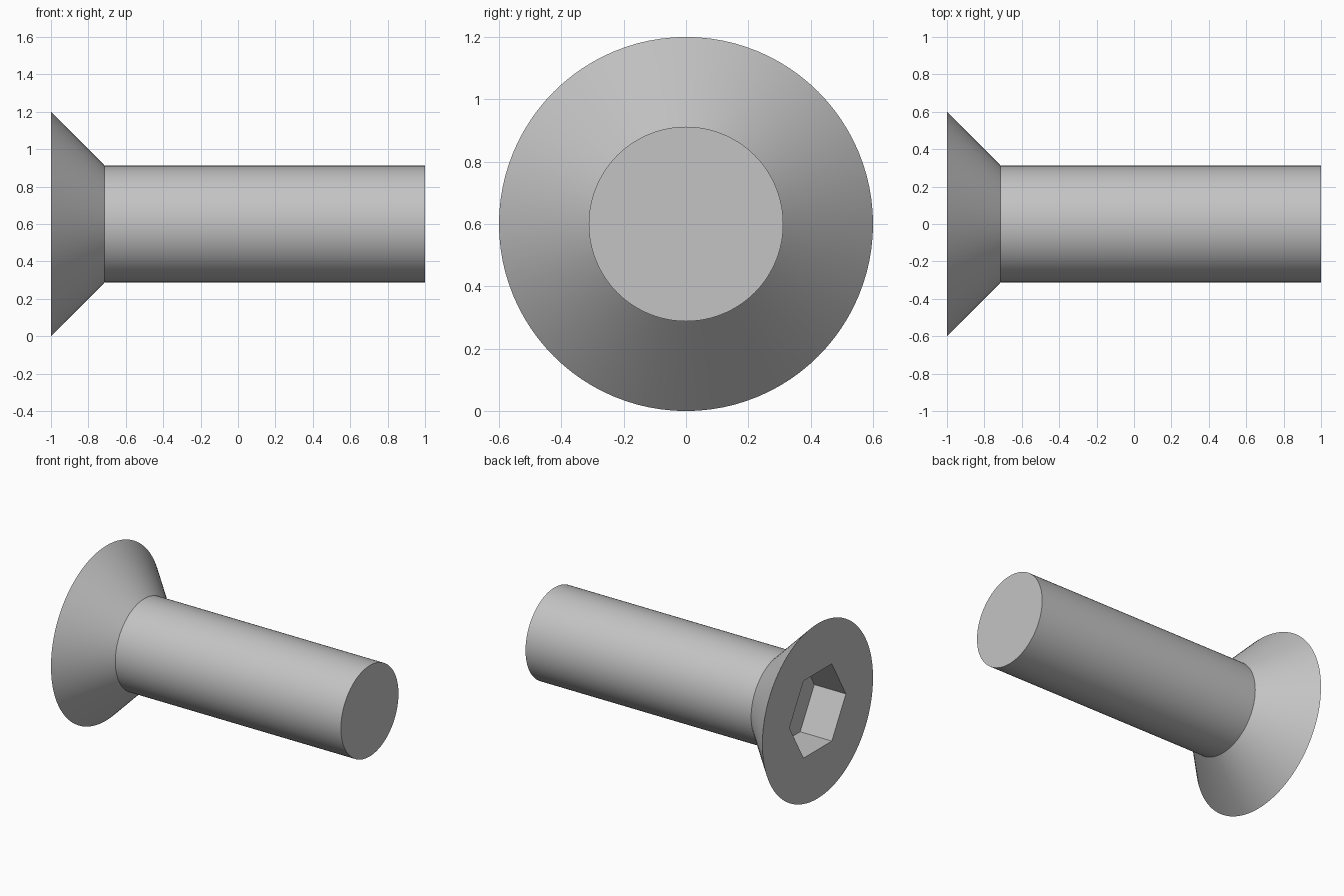
import bpy
import bmesh
from math import cos, pi, radians, sin

SIDES = 96
AXIS_Z = 0.6

cube = bpy.data.objects.get("Cube")
if cube:
    bpy.data.objects.remove(cube, do_unlink=True)

steel = bpy.data.materials.new("grey_steel")
steel.use_nodes = True
colour = (0.55, 0.55, 0.55, 1)
steel.diffuse_color = colour
steel.node_tree.nodes["Principled BSDF"].inputs["Base Color"].default_value = colour


def round_ring(radius):
    return lambda angle: radius


def hex_ring(corner_radius):
    # Distance from the axis to a hexagon with corners on the y axis
    apothem = corner_radius * cos(pi / 6)
    return lambda angle: apothem / cos(angle % (pi / 3) - pi / 6)


def build(name, sections, cap_start=False, cap_end=False):
    """Skin a list of (x, ring) sections along the x axis."""
    bm = bmesh.new()
    rings = []
    for x, ring in sections:
        verts = []
        for i in range(SIDES):
            a = 2 * pi * i / SIDES
            r = ring(a)
            verts.append(bm.verts.new((x, r * cos(a), AXIS_Z + r * sin(a))))
        rings.append(verts)
    for a, b in zip(rings, rings[1:]):
        for i in range(SIDES):
            j = (i + 1) % SIDES
            bm.faces.new((a[i], a[j], b[j], b[i]))
    if cap_start:
        bm.faces.new(rings[0][::-1])
    if cap_end:
        bm.faces.new(rings[-1])
    mesh = bpy.data.meshes.new(name)
    bm.to_mesh(mesh)
    bm.free()
    mesh.materials.append(steel)
    ob = bpy.data.objects.new(name, mesh)
    bpy.context.collection.objects.link(ob)
    bpy.ops.object.select_all(action="DESELECT")
    ob.select_set(True)
    bpy.context.view_layer.objects.active = ob
    bpy.ops.object.shade_smooth_by_angle(angle=radians(30))
    return ob


NECK_X = -0.713
socket = hex_ring(0.306)
shank_ring = round_ring(0.312)

# Countersunk head: socket floor, socket rim, outer edge, neck
build("countersunk_head",
      [(-0.76, socket), (-1, socket), (-1, round_ring(0.6)), (NECK_X, shank_ring)],
      cap_start=True)

# Plain cylindrical shank
build("shank", [(NECK_X, shank_ring), (1, shank_ring)], cap_end=True)
